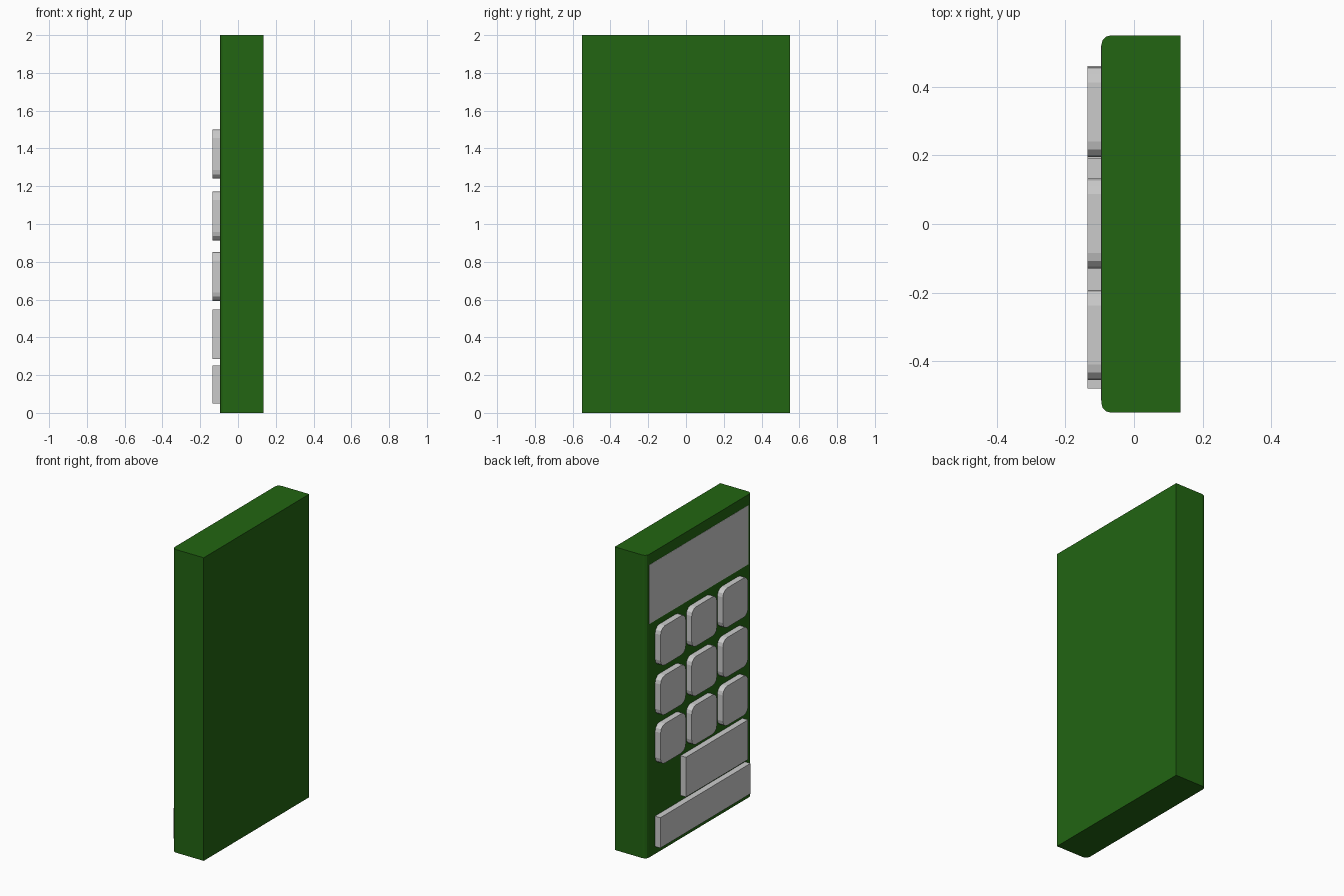
import bpy, bmesh

if "Cube" in bpy.data.objects:
    bpy.data.objects.remove(bpy.data.objects["Cube"])

green = bpy.data.materials.new("case_green")
green.diffuse_color = (0.016, 0.13, 0.006, 1)
green.use_nodes = True
green.node_tree.nodes["Principled BSDF"].inputs["Base Color"].default_value = green.diffuse_color


def block(name, x0, x1, y0, y1, z0, z1, radius=0, pick=None, mat=None):
    """Box with optional rounding of the edges chosen by pick(edge)."""
    bm = bmesh.new()
    bmesh.ops.create_cube(bm, size=1)
    for v in bm.verts:
        v.co = (x1 if v.co.x > 0 else x0,
                y1 if v.co.y > 0 else y0,
                z1 if v.co.z > 0 else z0)
    if radius:
        bmesh.ops.bevel(bm, geom=[e for e in bm.edges if pick(e)], offset=radius,
                        segments=3, profile=0.5, affect='EDGES')
    me = bpy.data.meshes.new(name)
    bm.to_mesh(me)
    bm.free()
    ob = bpy.data.objects.new(name, me)
    bpy.context.collection.objects.link(ob)
    if mat:
        me.materials.append(mat)
    return ob


def along(e, axis):
    d = e.verts[0].co - e.verts[1].co
    return abs(d[axis]) > 1e-4


FACE, KEY = -0.095, -0.135   # keypad face and key fronts

# Case, with the two upright keypad-side edges rounded
block("case", FACE, 0.135, -0.55, 0.55, 0, 2, 0.028,
      lambda e: along(e, 2) and e.verts[0].co.x < 0, green)

# Screen, practically flush with the case
block("screen", FACE - 0.001, FACE + 0.01, -0.515, 0.52, 1.54, 1.93)

# Rounded square keys
for r, z in enumerate((1.24, 0.913, 0.593)):
    for c, y in enumerate((0.195, -0.13, -0.455)):
        block(f"key_{r}_{c}", KEY, FACE + 0.01, y, y + 0.263, z, z + 0.26,
              0.045, lambda e: along(e, 0))

# Wide keys
block("wide_key", KEY, FACE + 0.01, -0.455, 0.193, 0.285, 0.547)
block("bottom_bar", KEY, FACE + 0.01, -0.48, 0.46, 0.05, 0.25)
